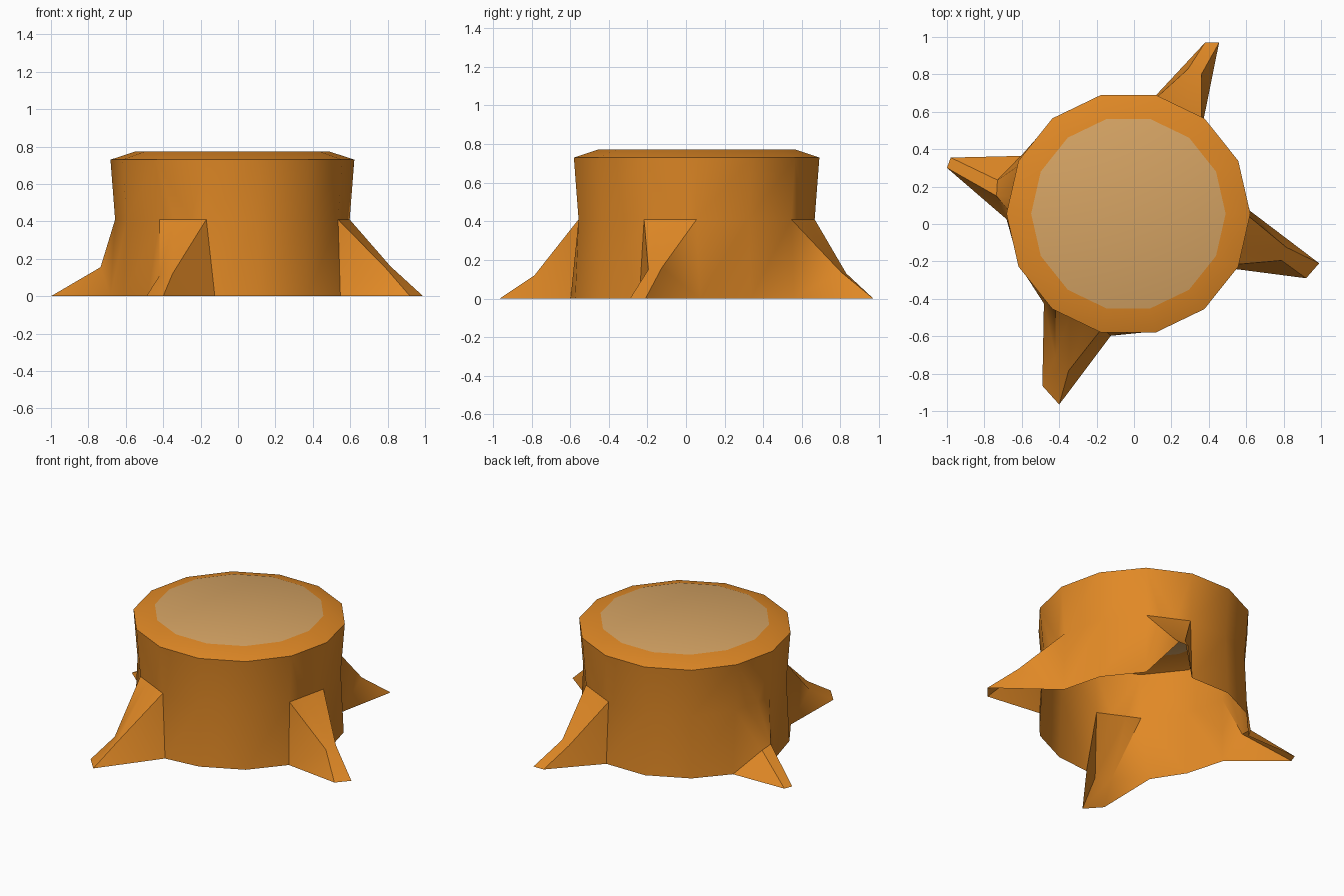
import bpy, bmesh, math
from mathutils import Vector

if "Cube" in bpy.data.objects:
    bpy.data.objects.remove(bpy.data.objects["Cube"])

SIDES = 14
CENTRE = Vector((-0.03, 0.055, 0))


def material(name, rgb):
    m = bpy.data.materials.new(name)
    m.diffuse_color = (*rgb, 1)
    m.use_nodes = True
    m.node_tree.nodes["Principled BSDF"].inputs["Base Color"].default_value = m.diffuse_color
    return m


bm = bmesh.new()


def ring(radius, z):
    verts = []
    for i in range(SIDES):
        a = math.tau * i / SIDES
        verts.append(bm.verts.new(CENTRE + Vector((radius * math.cos(a), radius * math.sin(a), z))))
    return verts


# Trunk rings, from the ground up to the cut
base, waist, rim, cut = ring(0.645, 0), ring(0.627, 0.41), ring(0.652, 0.73), ring(0.52, 0.773)

# Roots: trunk side -> (spread of the foot, knee pair, tip pair), clockwise point first
ROOTS = {
    13: (0.017, [(0.79, -0.195, 0.15), (0.815, -0.125, 0.16)], [(0.92, -0.29, 0), (0.99, -0.21, 0)]),
    2: (0.0, [(0.36, 0.80, 0.14), (0.29, 0.83, 0.13)], [(0.455, 0.97, 0), (0.38, 0.97, 0)]),
    6: (0.03, [(-0.73, 0.235, 0.145), (-0.735, 0.15, 0.155)], [(-0.98, 0.355, 0), (-1.0, 0.30, 0)]),
    9: (0.055, [(-0.42, -0.71, 0.11), (-0.35, -0.785, 0.12)], [(-0.49, -0.865, 0), (-0.40, -0.965, 0)]),
}

for i in range(SIDES):
    j = (i + 1) % SIDES
    # Bevelled rim
    bm.faces.new((rim[i], rim[j], cut[j], cut[i]))
    w0, w1, b0, b1 = waist[i], waist[j], base[i], base[j]
    if i not in ROOTS:
        bm.faces.new((w0, w1, rim[j], rim[i]))
        bm.faces.new((b0, b1, w1, w0))
        continue
    # Root: a narrow ridge that runs from the waist over a knee to the tip
    spread, knee, tip = ROOTS[i]
    side = (b1.co - b0.co).normalized() * spread
    b0.co -= side
    b1.co += side
    a0 = bm.verts.new(w0.co.lerp(w1.co, 1 / 3))
    a1 = bm.verts.new(w0.co.lerp(w1.co, 2 / 3))
    k0, k1 = [bm.verts.new(p) for p in knee]
    t0, t1 = [bm.verts.new(p) for p in tip]
    for f in ((w0, a0, a1, w1, rim[j], rim[i]),
              (a0, k0, k1, a1), (k0, t0, t1, k1),
              (w0, k0, a0), (w0, b0, k0), (b0, t0, k0),
              (w1, a1, k1), (w1, k1, b1), (b1, k1, t1)):
        bm.faces.new(f)

# Pale cut wood on top; the underside stays open
bm.faces.new(cut).material_index = 1
bmesh.ops.recalc_face_normals(bm, faces=bm.faces[:])
if next(f for f in bm.faces if f.material_index == 1).normal.z < 0:
    bmesh.ops.reverse_faces(bm, faces=bm.faces[:])

mesh = bpy.data.meshes.new("tree_stump")
bm.to_mesh(mesh)
bm.free()
mesh.materials.append(material("orange bark", (0.75, 0.25, 0.019)))
mesh.materials.append(material("pale cut wood", (0.67, 0.37, 0.127)))
stump = bpy.data.objects.new("tree_stump", mesh)
bpy.context.collection.objects.link(stump)
bpy.context.view_layer.objects.active = stump
stump.select_set(True)
bpy.ops.object.shade_smooth_by_angle(angle=math.radians(40))
